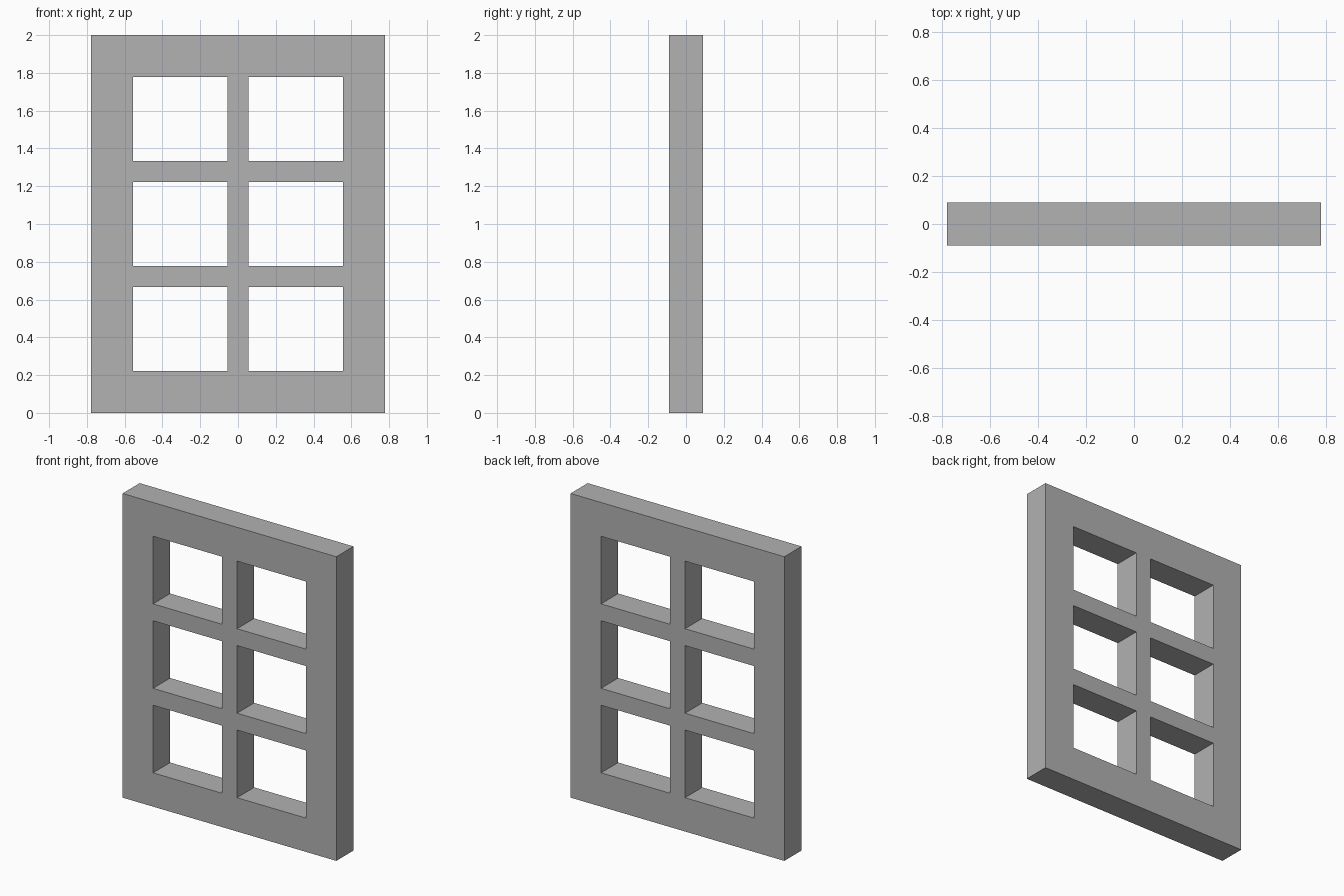
import bpy
import bmesh

cube = bpy.data.objects.get("Cube")
if cube:
    bpy.data.objects.remove(cube, do_unlink=True)

# Sizes, all based on one module
U = 2 / 9
DEPTH = 0.8 * U
BORDER, BAR = U, U / 2
PANE_W, PANE_H = 2.25 * U, 2 * U
COLS, ROWS = 2, 3

# Plain grey paint
grey = bpy.data.materials.new("grey")
grey.use_nodes = True
grey.diffuse_color = (0.445, 0.445, 0.445, 1)
grey.node_tree.nodes["Principled BSDF"].inputs["Base Color"].default_value = grey.diffuse_color


def grid_lines(start, pane, count):
    """Edges of alternating solid and open strips."""
    lines = [start, start + BORDER]
    for i in range(count):
        lines.append(lines[-1] + pane)
        lines.append(lines[-1] + (BAR if i < count - 1 else BORDER))
    return lines


width = 2 * BORDER + COLS * PANE_W + (COLS - 1) * BAR
xs = grid_lines(-width / 2, PANE_W, COLS)
zs = grid_lines(0, PANE_H, ROWS)

# Front face of the frame, leaving the pane cells open
bm = bmesh.new()
verts = [[bm.verts.new((x, -DEPTH / 2, z)) for z in zs] for x in xs]
for i in range(len(xs) - 1):
    for j in range(len(zs) - 1):
        if i % 2 and j % 2:
            continue
        bm.faces.new((verts[i][j], verts[i + 1][j], verts[i + 1][j + 1], verts[i][j + 1]))

# Extrude to full depth
result = bmesh.ops.extrude_face_region(bm, geom=bm.faces[:], use_keep_orig=True)
moved = [g for g in result["geom"] if isinstance(g, bmesh.types.BMVert)]
bmesh.ops.translate(bm, verts=moved, vec=(0, DEPTH, 0))
bmesh.ops.recalc_face_normals(bm, faces=bm.faces[:])

mesh = bpy.data.meshes.new("window_frame")
bm.to_mesh(mesh)
bm.free()
mesh.materials.append(grey)
frame = bpy.data.objects.new("window_frame", mesh)
bpy.context.collection.objects.link(frame)
